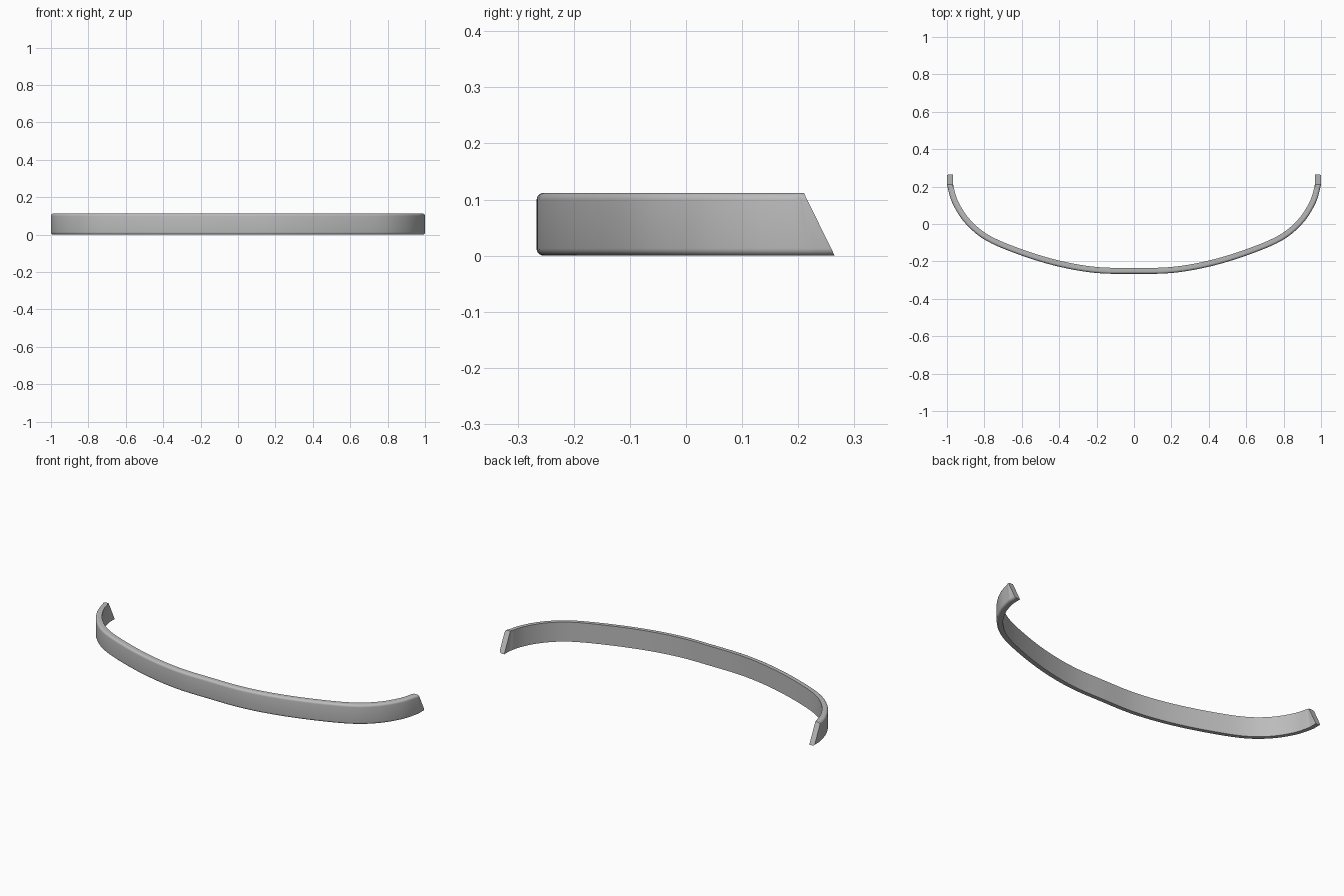
import bpy, bmesh, math
from mathutils import Vector

cube = bpy.data.objects.get("Cube")
if cube:
    bpy.data.objects.remove(cube, do_unlink=True)

HALF, HEIGHT, ROUND = 0.016, 0.112, 0.013

grey = bpy.data.materials.new("plain grey")
grey.use_nodes = True
colour = (0.5, 0.5, 0.5, 1)
grey.diffuse_color = colour
grey.node_tree.nodes["Principled BSDF"].inputs["Base Color"].default_value = colour

# Centre line of the left half, mirrored into a full path
half = [(0.0, -0.25), (0.2, -0.246), (0.4, -0.212), (0.6, -0.152), (0.78, -0.076),
        (0.888, 0.012), (0.955, 0.115), (0.982, 0.205), (0.984, 0.24)]
ctrl = [Vector((-x, y)) for x, y in reversed(half[1:])] + [Vector(p) for p in half]


def smooth_path(points, steps):
    """Catmull-Rom curve through the points."""
    pts = [2 * points[0] - points[1]] + points + [2 * points[-1] - points[-2]]
    path = []
    for a, b, c, d in zip(pts, pts[1:], pts[2:], pts[3:]):
        for i in range(steps):
            t = i / steps
            path.append(0.5 * (2 * b + (c - a) * t + (2 * a - 5 * b + 4 * c - d) * t**2
                               + (3 * b - a - 3 * c + d) * t**3))
    return path + [points[-1]]


# Cross-section (outward, height): rounded outer corners, square inner ones
section = [(-HALF, 0), (-HALF, HEIGHT)]
for centre, start in ((HEIGHT - ROUND, 90), (ROUND, 0)):
    for i in range(6):
        a = math.radians(start - 18 * i)
        section.append((HALF - ROUND + ROUND * math.cos(a), centre + ROUND * math.sin(a)))

# Sweep the section, slanting both ends
path = smooth_path(ctrl, 6)
bm = bmesh.new()
rings = []
for i, p in enumerate(path):
    last = len(path) - 1
    tangent = (path[min(i + 1, last)] - path[max(i - 1, 0)]).normalized()
    normal = Vector((tangent.y, -tangent.x))
    ring = []
    for out, z in section:
        q = p + normal * out
        cut = 0.265 - 0.055 * z / HEIGHT
        y = cut if i in (0, last) else min(q.y, cut - 0.002 * min(i, last - i))
        ring.append(bm.verts.new((q.x, y, z)))
    rings.append(ring)
for r, s in zip(rings, rings[1:]):
    for k in range(len(section)):
        n = (k + 1) % len(section)
        bm.faces.new((r[k], r[n], s[n], s[k]))
bm.faces.new(rings[0])
bm.faces.new(rings[-1])
bmesh.ops.recalc_face_normals(bm, faces=bm.faces)

mesh = bpy.data.meshes.new("bumper_strip")
bm.to_mesh(mesh)
bm.free()
mesh.materials.append(grey)
strip = bpy.data.objects.new("bumper_strip", mesh)
bpy.context.collection.objects.link(strip)
bpy.context.view_layer.objects.active = strip
strip.select_set(True)
bpy.ops.object.shade_smooth_by_angle(angle=math.radians(35))
